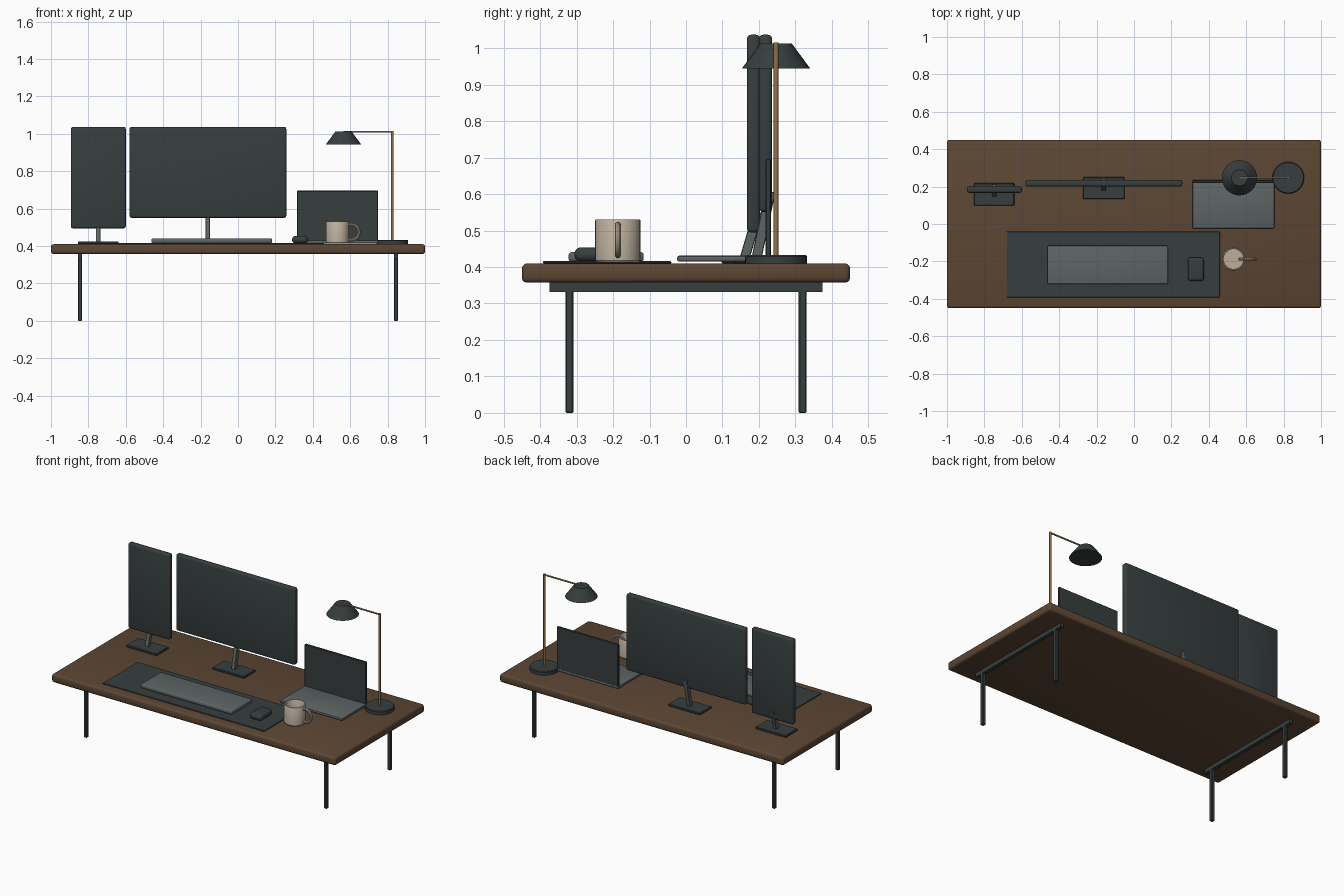
import bpy, bmesh, math
from mathutils import Vector

if "Cube" in bpy.data.objects:
    bpy.data.objects.remove(bpy.data.objects["Cube"])


def material(name, rgb):
    m = bpy.data.materials.new(name)
    m.diffuse_color = (*rgb, 1)
    m.use_nodes = True
    m.node_tree.nodes["Principled BSDF"].inputs["Base Color"].default_value = m.diffuse_color
    return m


WOOD = material("walnut", (0.107, 0.062, 0.034))
DARK = material("charcoal", (0.038, 0.048, 0.048))
GREY = material("grey_metal", (0.11, 0.13, 0.13))
BRASS = material("brass", (0.30, 0.165, 0.075))
CERAMIC = material("cream_ceramic", (0.50, 0.43, 0.34))


def finish(name, bm, mat):
    bmesh.ops.recalc_face_normals(bm, faces=bm.faces)
    me = bpy.data.meshes.new(name)
    bm.to_mesh(me)
    bm.free()
    ob = bpy.data.objects.new(name, me)
    bpy.context.collection.objects.link(ob)
    me.materials.append(mat)
    bpy.context.view_layer.objects.active = ob
    ob.select_set(True)
    bpy.ops.object.shade_smooth_by_angle(angle=math.radians(35))
    ob.select_set(False)
    return ob


def box(name, x, y, z, mat, bevel=0.0, segments=3):
    """Box from (min, max) ranges, with rounded edges."""
    bm = bmesh.new()
    bmesh.ops.create_cube(bm, size=1)
    for v in bm.verts:
        v.co = [(a + b) / 2 + c * (b - a) for (a, b), c in zip((x, y, z), v.co)]
    if bevel:
        bmesh.ops.bevel(bm, geom=bm.edges[:], offset=bevel, segments=segments,
                        profile=0.5, affect='EDGES')
    return finish(name, bm, mat)


def lathe(name, centre, profile, mat, sides=32):
    """Spin (radius, height) points around a vertical axis."""
    bm = bmesh.new()
    vs = [bm.verts.new((r, 0, z)) for r, z in profile]
    edges = [bm.edges.new(p) for p in zip(vs, vs[1:])]
    bmesh.ops.spin(bm, geom=vs + edges, axis=(0, 0, 1), cent=(0, 0, 0),
                   angle=math.tau, steps=sides, use_duplicate=False)
    bmesh.ops.remove_doubles(bm, verts=bm.verts[:], dist=1e-5)
    bmesh.ops.translate(bm, verts=bm.verts[:], vec=(*centre, 0))
    return finish(name, bm, mat)


def rod(name, a, b, radius, mat):
    """Round bar between two points."""
    a, b = Vector(a), Vector(b)
    bm = bmesh.new()
    bmesh.ops.create_cone(bm, cap_ends=True, segments=16, radius1=radius,
                          radius2=radius, depth=(b - a).length)
    turn = Vector((0, 0, 1)).rotation_difference(b - a)
    for v in bm.verts:
        v.co = turn @ v.co + (a + b) / 2
    return finish(name, bm, mat)


def ring(name, centre, major, minor, mat, steps=28, sides=10):
    """Upright ring facing the front."""
    bm = bmesh.new()
    rows = []
    for i in range(steps):
        a = math.tau * i / steps
        rows.append([])
        for j in range(sides):
            b = math.tau * j / sides
            r = major + minor * math.cos(b)
            p = Vector((r * math.cos(a), minor * math.sin(b), r * math.sin(a)))
            rows[i].append(bm.verts.new(p + Vector(centre)))
    for i in range(steps):
        for j in range(sides):
            p, q, k = rows[i - 1], rows[i], j - 1
            bm.faces.new((p[k], p[j], q[j], q[k]))
    return finish(name, bm, mat)


# Desk
box("tabletop", (-1, 1), (-0.45, 0.45), (0.357, 0.41), WOOD, 0.014)
for side, sx in (("left", -0.845), ("right", 0.845)):
    box(f"{side}_rail", (sx - 0.011, sx + 0.011), (-0.375, 0.375), (0.332, 0.358), DARK)
    for end, y in (("front", -0.32), ("back", 0.32)):
        box(f"{side}_{end}_leg", (sx - 0.011, sx + 0.011), (y - 0.011, y + 0.011),
            (0, 0.335), DARK, 0.003, 1)


# Monitors: panel, foot plate and leaning post
def monitor(name, x, y, z, post_x, base_half, base_y):
    box(f"{name}_panel", x, y, z, DARK, 0.011)
    box(f"{name}_foot", (post_x - base_half, post_x + base_half), base_y,
        (0.41, 0.424), DARK, 0.003, 1)
    mid, top = sum(base_y) / 2, z[0] + 0.055
    post = box(f"{name}_post", (post_x - 0.012, post_x + 0.012),
               (mid - 0.014, mid + 0.014), (0.415, top), GREY, 0.002, 1)
    for v in post.data.vertices:
        v.co.y += 0.04 * (v.co.z - 0.415) / (top - 0.415)


monitor("main_monitor", (-0.58, 0.258), (0.2, 0.236), (0.551, 1.037),
        -0.162, 0.112, (0.133, 0.25))
monitor("side_monitor", (-0.894, -0.6), (0.167, 0.203), (0.495, 1.037),
        -0.748, 0.108, (0.098, 0.218))

# Desk mat, keyboard, mouse
box("desk_mat", (-0.68, 0.46), (-0.392, -0.04), (0.409, 0.416), DARK, 0.002, 1)
box("keyboard", (-0.463, 0.182), (-0.322, -0.116), (0.415, 0.441), GREY, 0.008)
box("mouse", (0.289, 0.374), (-0.306, -0.178), (0.415, 0.454), DARK, 0.018, 4)

# Laptop
box("laptop_base", (0.313, 0.75), (-0.024, 0.235), (0.415, 0.431), GREY, 0.005, 2)
box("laptop_screen", (0.315, 0.748), (0.218, 0.233), (0.425, 0.696), DARK, 0.003, 1)

# Lamp
lathe("lamp_base", (0.825, 0.247),
      [(0, 0.41), (0.085, 0.41), (0.085, 0.429), (0.081, 0.433), (0, 0.433)], DARK)
rod("lamp_pole", (0.825, 0.247, 0.425), (0.825, 0.247, 1.016), 0.0065, BRASS)
rod("lamp_arm", (0.564, 0.247, 1.011), (0.828, 0.247, 1.011), 0.005, BRASS)
lathe("lamp_shade", (0.564, 0.247),
      [(0, 0.944), (0.094, 0.944), (0.043, 1.013), (0, 1.013)], DARK)

# Mug with a hollow inside and a ring handle
lathe("mug", (0.532, -0.187),
      [(0, 0.413), (0.058, 0.413), (0.062, 0.418), (0.062, 0.528), (0.06, 0.531),
       (0.055, 0.531), (0.053, 0.528), (0.053, 0.425), (0, 0.425)], CERAMIC)
ring("mug_handle", (0.606, -0.187, 0.474), 0.041, 0.0085, CERAMIC)
